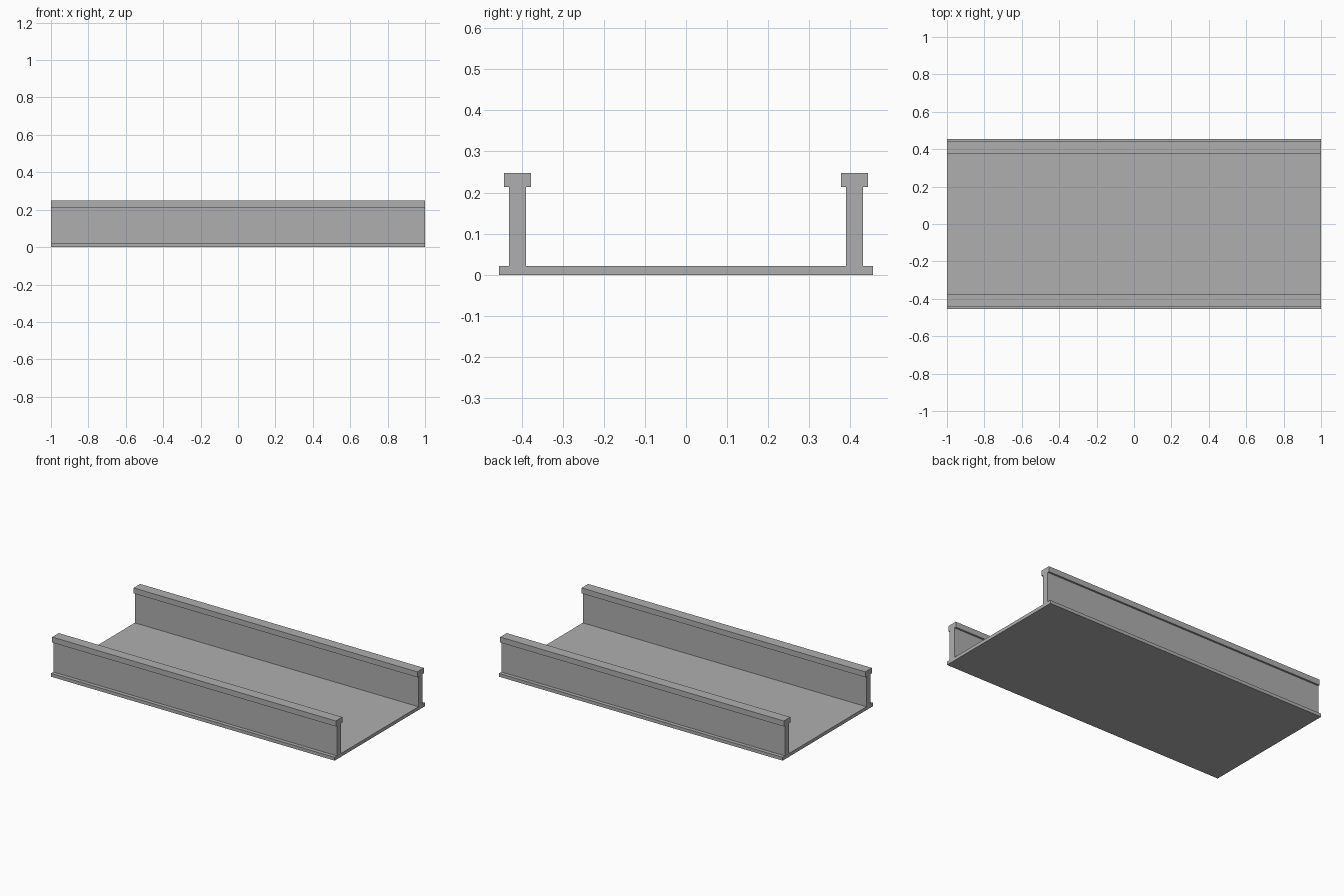
import bpy
import bmesh

LENGTH = 2.0
FLOOR_HALF, FLOOR_TOP = 0.455, 0.021
RAIL_Y, WEB_HALF, CAP_HALF = 0.41, 0.021, 0.033
CAP_BOTTOM, CAP_TOP = 0.213, 0.248

cube = bpy.data.objects.get("Cube")
if cube:
    bpy.data.objects.remove(cube, do_unlink=True)

grey = bpy.data.materials.new("plain grey")
grey.use_nodes = True
colour = (0.43, 0.43, 0.43, 1.0)
grey.diffuse_color = colour
grey.node_tree.nodes["Principled BSDF"].inputs["Base Color"].default_value = colour


def extrude_profile(name, half_profile, centre_y=0.0):
    """Mirror a (y, z) half outline and extrude it along the length."""
    outline = half_profile + [(-y, z) for y, z in reversed(half_profile)]
    bm = bmesh.new()
    verts = [bm.verts.new((-LENGTH / 2, centre_y + y, z)) for y, z in outline]
    face = bm.faces.new(verts)
    result = bmesh.ops.extrude_face_region(bm, geom=[face], use_keep_orig=True)
    moved = [v for v in result["geom"] if isinstance(v, bmesh.types.BMVert)]
    bmesh.ops.translate(bm, verts=moved, vec=(LENGTH, 0, 0))
    bmesh.ops.recalc_face_normals(bm, faces=bm.faces)
    mesh = bpy.data.meshes.new(name)
    bm.to_mesh(mesh)
    bm.free()
    mesh.materials.append(grey)
    obj = bpy.data.objects.new(name, mesh)
    bpy.context.collection.objects.link(obj)
    return obj


# Flat floor slab
extrude_profile("floor", [(FLOOR_HALF, 0), (FLOOR_HALF, FLOOR_TOP)])

# T-shaped side walls with a wider cap, standing on the slab
wall = [(WEB_HALF, FLOOR_TOP), (WEB_HALF, CAP_BOTTOM),
        (CAP_HALF, CAP_BOTTOM), (CAP_HALF, CAP_TOP)]
for name, side in (("front_wall", -1), ("back_wall", 1)):
    extrude_profile(name, wall, side * RAIL_Y)
